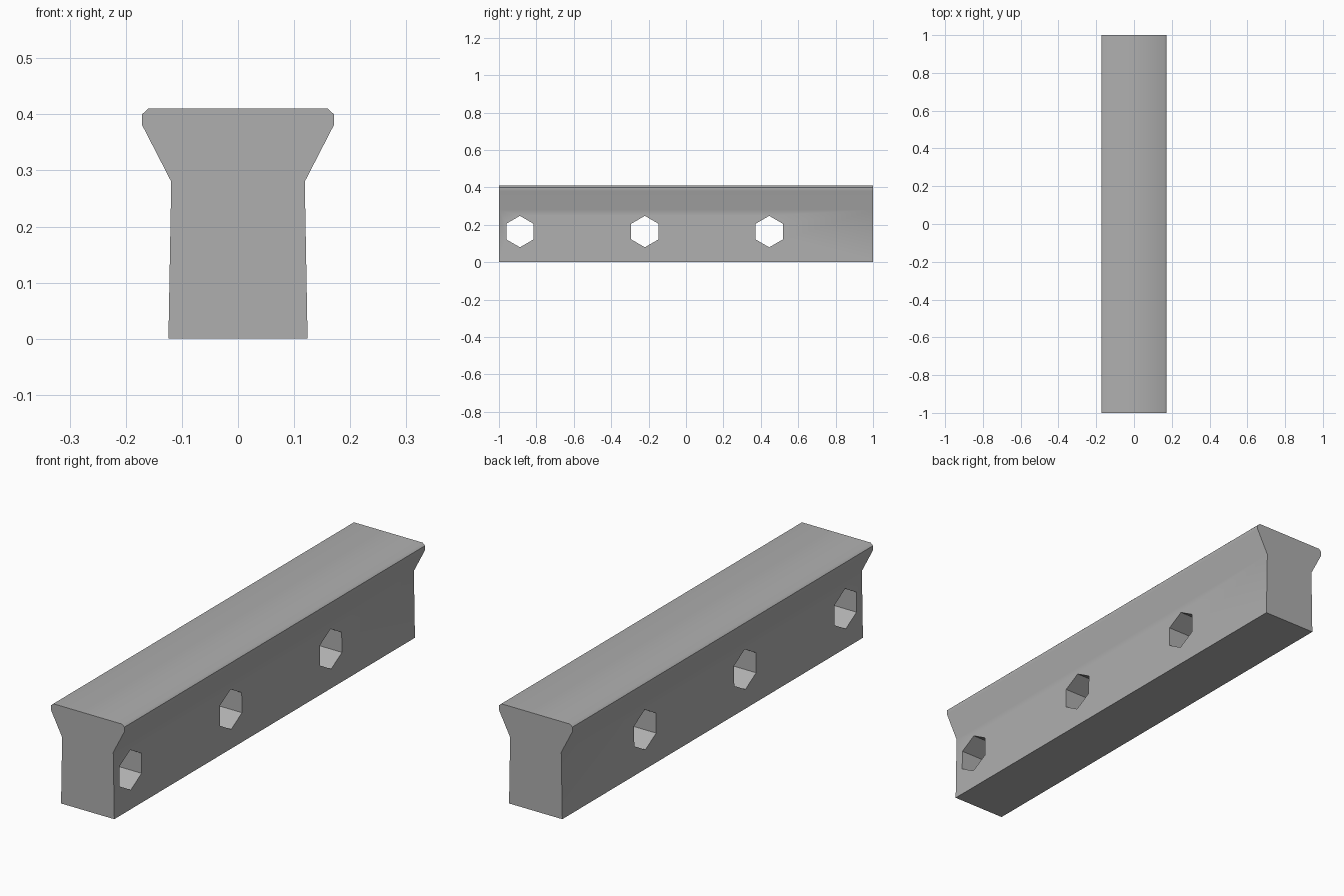
import bpy, bmesh
from math import sin, cos, pi, radians
from mathutils import Vector

if "Cube" in bpy.data.objects:
    bpy.data.objects.remove(bpy.data.objects["Cube"])


def prism(name, points, sweep):
    """Extrude a closed loop of 3D points along a vector."""
    bm = bmesh.new()
    face = bm.faces.new([bm.verts.new(p) for p in points])
    ext = bmesh.ops.extrude_face_region(bm, geom=[face], use_keep_orig=True)
    moved = [g for g in ext["geom"] if isinstance(g, bmesh.types.BMVert)]
    bmesh.ops.translate(bm, verts=moved, vec=Vector(sweep))
    bmesh.ops.recalc_face_normals(bm, faces=bm.faces)
    mesh = bpy.data.meshes.new(name)
    bm.to_mesh(mesh)
    bm.free()
    obj = bpy.data.objects.new(name, mesh)
    bpy.context.collection.objects.link(obj)
    return obj


# Rail: mirrored half profile swept along y
half = [(0.124, 0), (0.119, 0.28), (0.171, 0.381), (0.171, 0.4), (0.16, 0.41)]
profile = half + [(-x, z) for x, z in reversed(half)]
rail = prism("rail", [(x, -1, z) for x, z in profile], (0, 2, 0))

# Dark grey finish
grey = bpy.data.materials.new("dark_grey")
grey.diffuse_color = (0.43, 0.43, 0.43, 1)
grey.use_nodes = True
grey.node_tree.nodes["Principled BSDF"].inputs["Base Color"].default_value = grey.diffuse_color
rail.data.materials.append(grey)

bpy.context.view_layer.objects.active = rail
rail.select_set(True)

# Three hexagonal through holes
R = 0.084
for y in (-0.888, -0.220, 0.445):
    hexagon = [(-0.3, y + R * sin(i * pi / 3), 0.164 + R * cos(i * pi / 3))
               for i in range(6)]
    cutter = prism("hole_cutter", hexagon, (0.6, 0, 0))
    cutter.hide_render = True
    cutter.data.materials.append(grey)
    mod = rail.modifiers.new("hole", 'BOOLEAN')
    mod.operation = 'DIFFERENCE'
    mod.solver = 'EXACT'
    mod.object = cutter
    bpy.ops.object.modifier_apply(modifier=mod.name)
    bpy.data.objects.remove(cutter)

# Soft waist and top edge, crisp edges elsewhere
bpy.ops.object.shade_smooth_by_angle(angle=radians(45))
